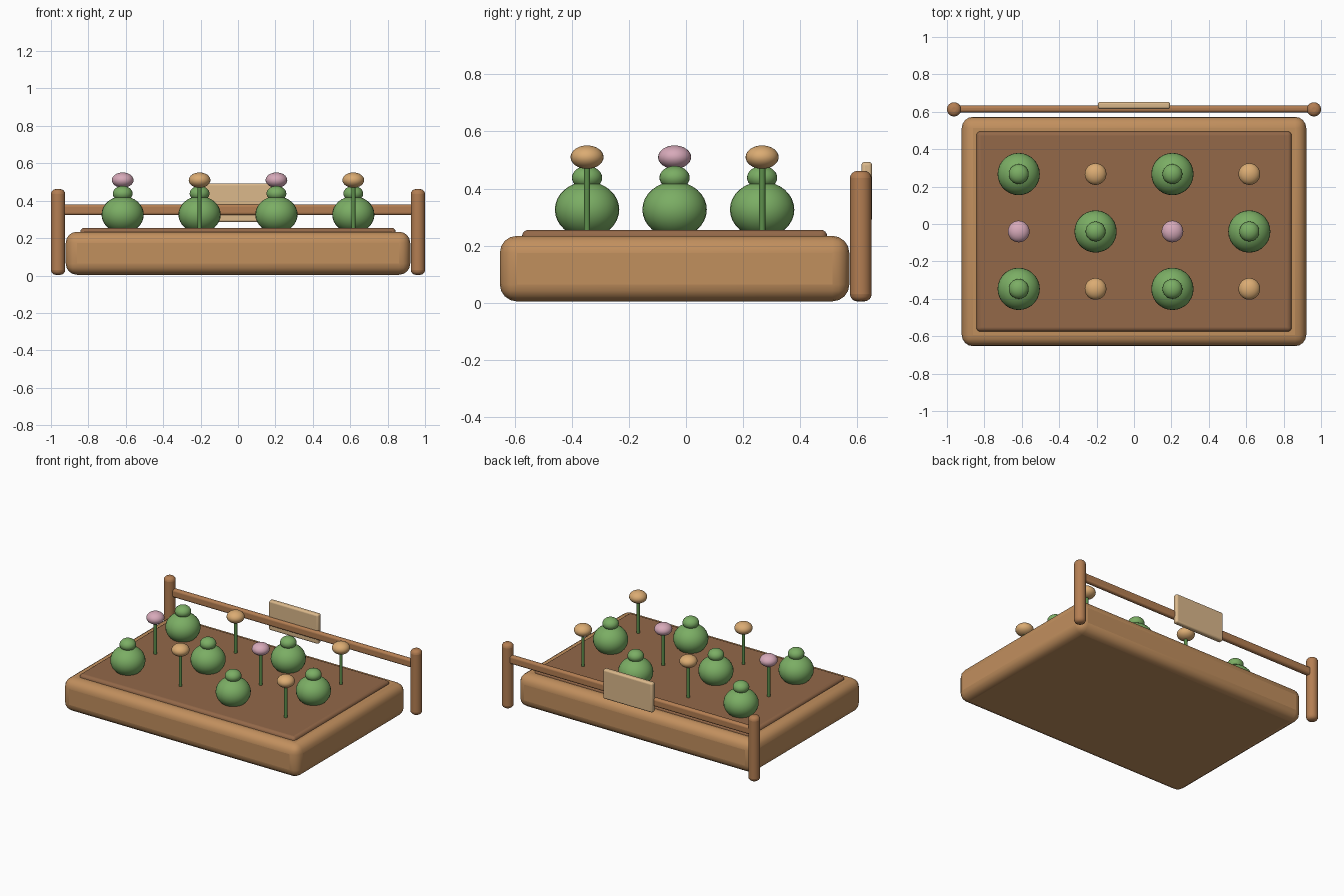
import bpy
from math import radians

cube = bpy.data.objects.get("Cube")
if cube:
    bpy.data.objects.remove(cube, do_unlink=True)


def material(name, rgb):
    """Flat material from display values, stored as linear."""
    colour = [(c / 255) ** 2.2 for c in rgb] + [1]
    m = bpy.data.materials.new(name)
    m.use_nodes = True
    m.diffuse_color = colour
    m.node_tree.nodes["Principled BSDF"].inputs["Base Color"].default_value = colour
    return m


WOOD = material("warm wood", (192, 142, 94))
POST = material("post wood", (178, 125, 83))
SOIL = material("soil", (146, 104, 74))
SIGN = material("pale wood", (218, 183, 138))
LEAF = material("leaf green", (122, 172, 100))
STEM = material("stem green", (92, 140, 76))
PINK = material("pink petals", (214, 168, 184))
GOLD = material("golden petals", (218, 170, 114))


def finish(name, mat, bevel=0, segments=4):
    ob = bpy.context.object
    ob.name = name
    ob.data.materials.append(mat)
    bpy.ops.object.transform_apply(location=False, rotation=False, scale=True)
    if bevel:
        mod = ob.modifiers.new("rounded edges", 'BEVEL')
        mod.width = bevel
        mod.segments = segments
        mod.limit_method = 'ANGLE'
        mod.angle_limit = radians(40)
    bpy.ops.object.shade_smooth_by_angle(angle=radians(40))
    return ob


def box(name, centre, size, mat, bevel):
    bpy.ops.mesh.primitive_cube_add(size=1, location=centre)
    bpy.context.object.scale = size
    return finish(name, mat, bevel)


def ball(name, centre, radius, height, mat):
    bpy.ops.mesh.primitive_uv_sphere_add(segments=28, ring_count=16, location=centre)
    bpy.context.object.scale = (radius, radius, height)
    return finish(name, mat)


def rod(name, x, y, bottom, top, radius, mat, bevel=0):
    bpy.ops.mesh.primitive_cylinder_add(vertices=24, radius=radius, depth=top - bottom,
                                        location=(x, y, (bottom + top) / 2))
    return finish(name, mat, bevel)


# Planter bed and soil
BED_Y = -0.04
box("bed_frame", (0, BED_Y, 0.119), (1.842, 1.226, 0.23), WOOD, 0.06)
box("soil", (0, BED_Y, 0.205), (1.686, 1.07, 0.1), SOIL, 0.022)

# Back fence with its plain sign board
FENCE_Y = 0.613
for side, x in (("left", 0.962), ("right", -0.962)):
    rod(side + "_post", x, FENCE_Y, 0.004, 0.462, 0.038, POST, 0.026)
box("fence_rail", (0, FENCE_Y + 0.002, 0.352), (1.9, 0.036, 0.058), POST, 0.014)
box("sign_board", (0, 0.634, 0.389), (0.386, 0.038, 0.208), SIGN, 0.012)


def bush(tag, x, y):
    ball("bush_" + tag, (x, y, 0.326), 0.113, 0.098, LEAF)
    ball("bush_top_" + tag, (x, y, 0.438), 0.053, 0.041, LEAF)


def flower(tag, x, y, petals):
    rod("flower_stem_" + tag, x, y, 0.23, 0.5, 0.011, STEM)
    ball("flower_head_" + tag, (x, y, 0.51), 0.058, 0.041, petals)


# Plants alternate in a checkerboard, pink in the middle row
for row in range(3):
    for col in range(4):
        x = (col - 1.5) * 0.411
        y = BED_Y + (row - 1) * 0.307
        tag = f"{row + 1}_{col + 1}"
        if (row + col) % 2 == 0:
            bush(tag, x, y)
        else:
            flower(tag, x, y, PINK if row == 1 else GOLD)
